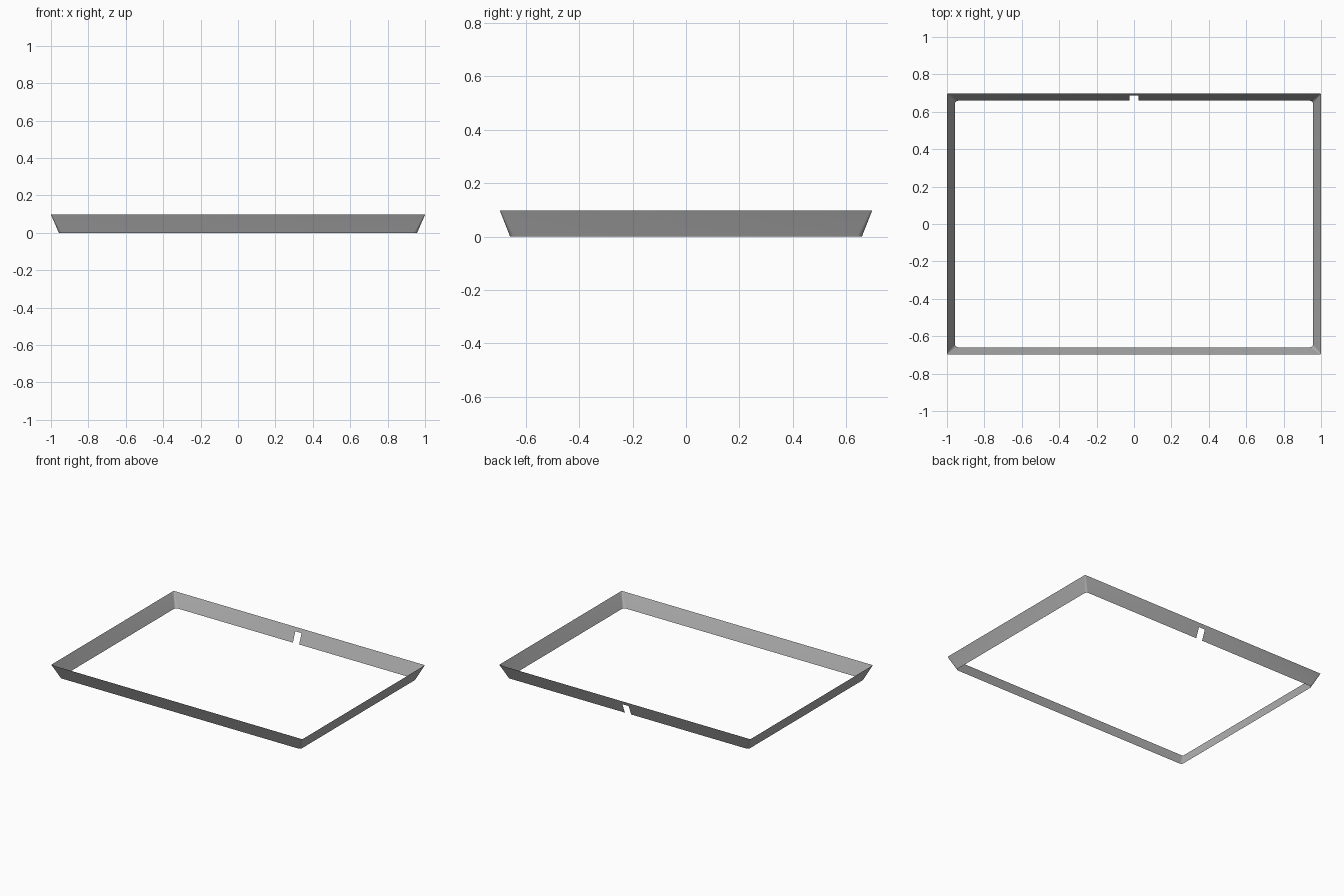
import bpy, bmesh, math

if "Cube" in bpy.data.objects:
    bpy.data.objects.remove(bpy.data.objects["Cube"])

HEIGHT, NOTCH_TOP, NOTCH_HALF = 0.097, 0.071, 0.025
TOP, BOTTOM = (1.0, 0.697), (0.958, 0.659)   # half sizes of the rim and the foot
R_TOP, R_BOTTOM = 0.006, 0.018               # corner radii
STEPS = 4

def lerp(a, b, t):
    return a + (b - a) * t

def outline(z):
    """Plan outline at height z, counter-clockwise from the back notch."""
    t = z / HEIGHT
    hx, hy = (lerp(b, a, t) for a, b in zip(TOP, BOTTOM))
    r = lerp(R_BOTTOM, R_TOP, t)
    pts = [(-NOTCH_HALF, hy)]
    for k, (sx, sy) in enumerate([(-1, 1), (-1, -1), (1, -1), (1, 1)]):
        for i in range(STEPS + 1):
            a = math.pi / 2 * (k + 1 + i / STEPS)
            pts.append((sx * (hx - r) + r * math.cos(a),
                        sy * (hy - r) + r * math.sin(a)))
    pts.append((NOTCH_HALF, hy))
    return pts

# Sloping sheet wall, open above and below, with a notch at the back
bm = bmesh.new()
rings = [[bm.verts.new((x, y, z)) for x, y in outline(z)]
         for z in (0, NOTCH_TOP, HEIGHT)]
n = len(rings[0])
for level, (low, high) in enumerate(zip(rings, rings[1:])):
    for i in range(n):
        if level == 0 and i == n - 1:
            continue                         # notch opening
        j = (i + 1) % n
        bm.faces.new((low[i], low[j], high[j], high[i]))

# Drop the two unused points, if any, and shade the small corners smooth
bmesh.ops.delete(bm, geom=[v for v in bm.verts if not v.link_faces], context='VERTS')
for f in bm.faces:
    f.smooth = True

mesh = bpy.data.meshes.new("tray_rim")
bm.to_mesh(mesh)
bm.free()
rim = bpy.data.objects.new("tray_rim", mesh)
bpy.context.collection.objects.link(rim)

grey = bpy.data.materials.new("mid_grey")
grey.diffuse_color = (0.45, 0.45, 0.45, 1)
grey.use_nodes = True
grey.node_tree.nodes["Principled BSDF"].inputs["Base Color"].default_value = grey.diffuse_color
mesh.materials.append(grey)
